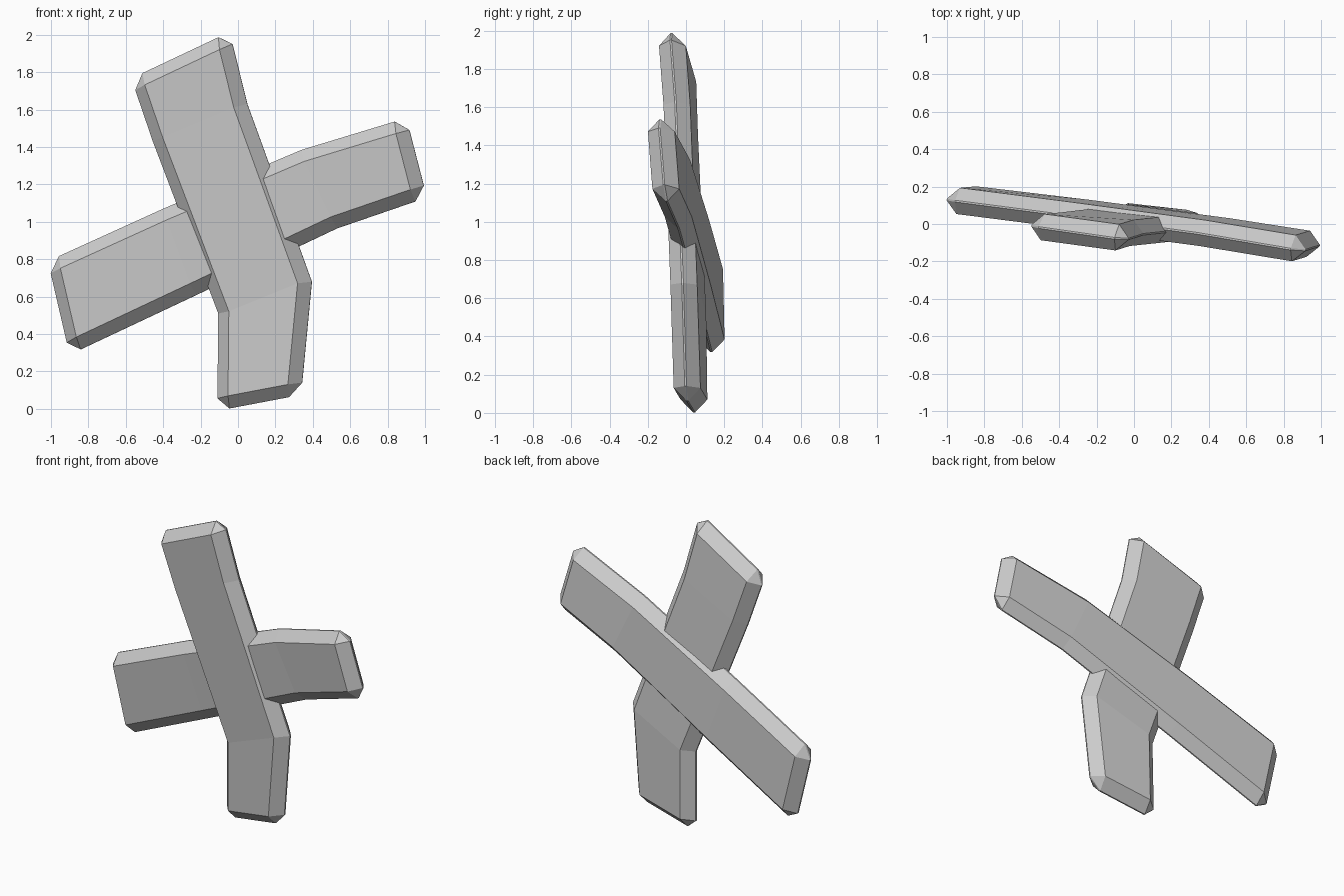
import bpy
import bmesh

cube = bpy.data.objects.get("Cube")
if cube:
    bpy.data.objects.remove(cube)

# One plain grey for both planks
GREY = (0.6, 0.6, 0.6, 1.0)
mat = bpy.data.materials.new("plain grey")
mat.use_nodes = True
mat.diffuse_color = GREY
mat.node_tree.nodes["Principled BSDF"].inputs["Base Color"].default_value = GREY

THICK = 0.14    # plank thickness
CHAMFER = 0.066  # nearly half the thickness, leaving a thin edge strip
YAW = 0.14      # slight turn of the planks' faces


def plank(name, stations):
    """Bent, chamfered board; each station is a pair of mid-plane edge points."""
    bm = bmesh.new()
    rings = []
    for a, b in stations:
        ring = []
        for (x, y, z), side in ((a, -1), (b, -1), (b, 1), (a, 1)):
            h = side * THICK / 2
            ring.append(bm.verts.new((x + h * YAW, y + h, z)))
        rings.append(ring)
    # long sides, then the two ends
    for r, s in zip(rings, rings[1:]):
        for i in range(4):
            j = (i + 1) % 4
            bm.faces.new((r[i], r[j], s[j], s[i]))
    bm.faces.new(rings[0][::-1])
    bm.faces.new(rings[-1])
    bmesh.ops.recalc_face_normals(bm, faces=bm.faces)
    # chamfer the sharp edges only, leaving the gentle bends alone
    sharp = [e for e in bm.edges if e.calc_face_angle() > 0.9]
    bmesh.ops.bevel(bm, geom=sharp, offset=CHAMFER, offset_type='OFFSET',
                    segments=1, profile=0.5, affect='EDGES', clamp_overlap=True)
    bmesh.ops.recalc_face_normals(bm, faces=bm.faces)
    mesh = bpy.data.meshes.new(name)
    bm.to_mesh(mesh)
    bm.free()
    mesh.materials.append(mat)
    obj = bpy.data.objects.new(name, mesh)
    bpy.context.collection.objects.link(obj)
    return obj


# Upright plank, bottom to top: (right edge, left edge)
plank("upright_plank", [
    ((-0.11, 0.05, -0.01), (0.337, 0.0, 0.075)),
    ((-0.105, 0.043, 0.51), (0.395, -0.018, 0.68)),
    ((-0.455, 0.0, 1.43), (0.05, -0.055, 1.63)),
    ((-0.57, -0.01, 1.767), (-0.045, -0.085, 2.015)),
])

# Cross plank, right to left: (lower edge, upper edge)
plank("cross_plank", [
    ((-0.90, 0.14, 0.29), (-1.016, 0.13, 0.79)),
    ((-0.22, 0.06, 0.61), (-0.40, 0.05, 1.07)),
    ((0.53, -0.038, 0.965), (0.34, -0.05, 1.385)),
    ((1.01, -0.11, 1.13), (0.90, -0.145, 1.555)),
])
